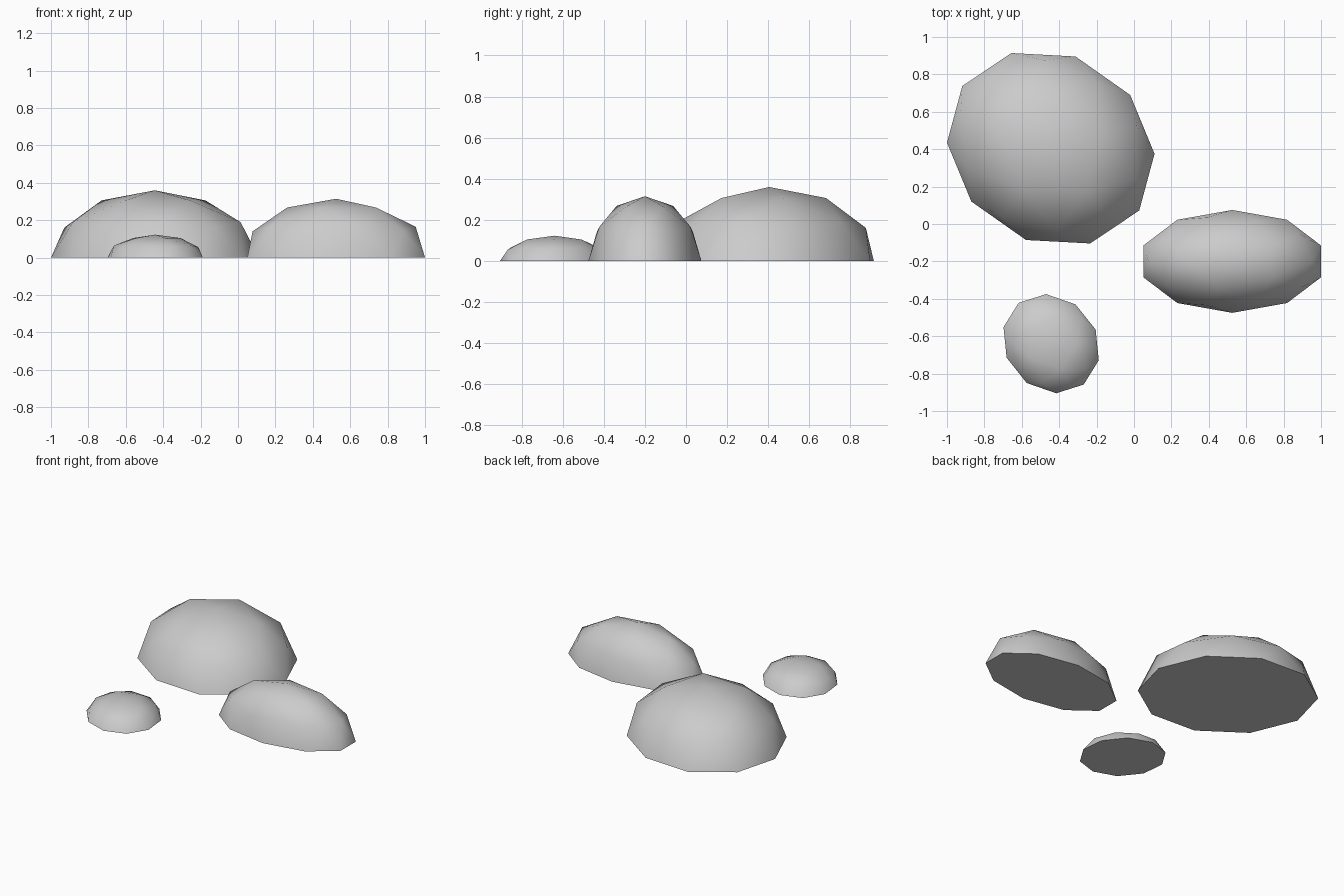
import bpy
import bmesh
from math import radians
from mathutils import Matrix

if "Cube" in bpy.data.objects:
    bpy.data.objects.remove(bpy.data.objects["Cube"])


def dome(name, center, x_axis, y_axis, height):
    """Half icosphere stretched along two ground axes, with a flat base."""
    bm = bmesh.new()
    bmesh.ops.create_icosphere(bm, subdivisions=2, radius=1)
    low = [v for v in bm.verts if v.co.z < -0.01]
    bmesh.ops.delete(bm, geom=low, context='VERTS')
    rim = [e for e in bm.edges if e.is_boundary]
    bmesh.ops.contextual_create(bm, geom=rim)
    stretch = Matrix(((x_axis[0], y_axis[0], 0, center[0]),
                      (x_axis[1], y_axis[1], 0, center[1]),
                      (0, 0, height, 0),
                      (0, 0, 0, 1)))
    bmesh.ops.transform(bm, matrix=stretch, verts=bm.verts)
    bmesh.ops.recalc_face_normals(bm, faces=bm.faces)
    mesh = bpy.data.meshes.new(name)
    bm.to_mesh(mesh)
    bm.free()
    obj = bpy.data.objects.new(name, mesh)
    bpy.context.collection.objects.link(obj)

    # Smooth dome, sharp base edge
    bpy.ops.object.select_all(action='DESELECT')
    obj.select_set(True)
    bpy.context.view_layer.objects.active = obj
    bpy.ops.object.shade_smooth_by_angle(angle=radians(40))
    return obj


# Three pebbles lying on the ground
dome("large_stone", (-0.445, 0.405), (0.515, 0.134), (-0.2105, 0.509), 0.36)
dome("long_stone", (0.525, -0.20), (-0.4995, 0.0), (0.0, -0.275), 0.315)
dome("small_stone", (-0.443, -0.64), (0.259, -0.007), (-0.027, 0.265), 0.123)
